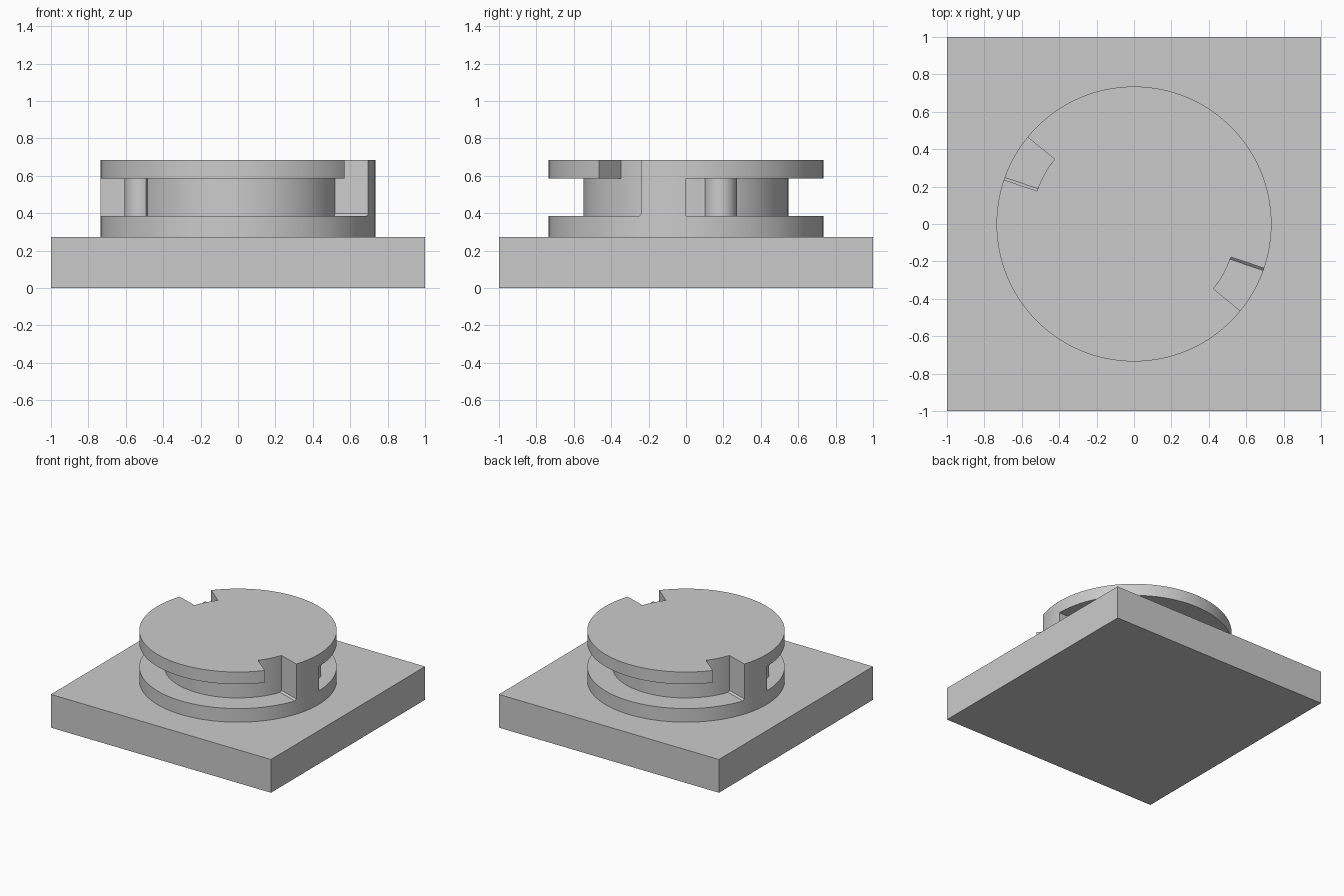
import bpy
import bmesh
from math import cos, sin, radians, sqrt
from mathutils import Vector

cube = bpy.data.objects.get("Cube")
if cube:
    bpy.data.objects.remove(cube, do_unlink=True)

BASE_TOP, FLOOR, CEILING, TOP = 0.273, 0.385, 0.585, 0.685
DISC_R, CORE_R, BUMP_R, OUTSIDE = 0.735, 0.548, 0.087, 0.9
NOTCH_START, NOTCH_END = 140.8, 161.2
CHAMFER = 0.013

grey = bpy.data.materials.new("plain grey")
grey.use_nodes = True
color = (0.6, 0.6, 0.6, 1)
grey.diffuse_color = color
grey.node_tree.nodes["Principled BSDF"].inputs["Base Color"].default_value = color


def polar(r, deg):
    return Vector((r * cos(radians(deg)), r * sin(radians(deg))))


def arc(r, start, end, steps, center=Vector((0, 0))):
    return [center + polar(r, start + (end - start) * i / steps) for i in range(steps + 1)]


def prism(name, outline, z0, z1):
    """Extrude a flat outline from z0 up to z1."""
    bm = bmesh.new()
    face = bm.faces.new([bm.verts.new((p.x, p.y, z0)) for p in outline])
    top = bmesh.ops.extrude_face_region(bm, geom=[face])["geom"]
    bmesh.ops.translate(bm, vec=(0, 0, z1 - z0),
                        verts=[v for v in top if isinstance(v, bmesh.types.BMVert)])
    bmesh.ops.recalc_face_normals(bm, faces=bm.faces)
    mesh = bpy.data.meshes.new(name)
    bm.to_mesh(mesh)
    bm.free()
    obj = bpy.data.objects.new(name, mesh)
    bpy.context.collection.objects.link(obj)
    mesh.materials.append(grey)
    return obj


def apply(obj, kind, **settings):
    mod = obj.modifiers.new(kind.lower(), kind)
    for key, value in settings.items():
        setattr(mod, key, value)
    bpy.ops.object.select_all(action='DESELECT')
    bpy.context.view_layer.objects.active = obj
    obj.select_set(True)
    bpy.ops.object.modifier_apply(modifier=mod.name)


def cut(obj, cutter):
    cutter.hide_render = True
    apply(obj, 'BOOLEAN', operation='DIFFERENCE', solver='EXACT', object=cutter)
    bpy.data.objects.remove(cutter, do_unlink=True)


# Square base plate
square = [Vector(p) for p in ((-1, -1), (1, -1), (1, 1), (-1, 1))]
prism("base_plate", square, 0, BASE_TOP)

# Round locking hub, turned from one solid disc
hub = prism("locking_hub", arc(DISC_R, 0, 360, 128)[:-1], BASE_TOP, TOP)

# Inner outline of the channel: round core with a detent bump
bump_center = polar(0.552, 19.6)
bump = [p for p in arc(BUMP_R, -90, 130, 32, bump_center) if p.length > CORE_R + 0.001]
core = [p for p in arc(CORE_R, 0, NOTCH_END, 64)]
before = [p for p in core if p.y < bump[0].y and p.x > 0]
after = [p for p in core if p.x < bump[-1].x and p not in before]
inner = before + bump + after
channel = inner + arc(OUTSIDE, NOTCH_END, 0, 48)

# Entry notch through the upper flange
notch = arc(CORE_R, NOTCH_START, NOTCH_END, 8) + arc(OUTSIDE, NOTCH_END, NOTCH_START, 8)


def turned(points, half_turn):
    return [-p for p in points] if half_turn else points


for half_turn in (False, True):
    cut(hub, prism("channel_cutter", turned(channel, half_turn), FLOOR, CEILING))
    cut(hub, prism("notch_cutter", turned(notch, half_turn), CEILING - 0.05, TOP + 0.1))

# Merge leftover flat seams
apply(hub, 'DECIMATE', decimate_type='DISSOLVE', angle_limit=radians(0.5))
bpy.ops.object.shade_smooth_by_angle(angle=radians(25))

# Small chamfer strips at the foot of each stop wall
for i in range(2):
    bm = bmesh.new()
    across = polar(1, NOTCH_END - 90)
    ends = []
    for r in (CORE_R - 0.005, sqrt(DISC_R ** 2 - CHAMFER ** 2)):
        wall = polar(r, NOTCH_END)
        toe = wall + across * CHAMFER
        ends.append([bm.verts.new((p.x, p.y, z)) for p, z in
                     ((wall, FLOOR), (toe, FLOOR), (wall, FLOOR + CHAMFER))])
    a, b = ends
    bm.faces.new(a)
    bm.faces.new(b)
    for k in range(3):
        n = (k + 1) % 3
        bm.faces.new((a[k], a[n], b[n], b[k]))
    if i:
        bmesh.ops.scale(bm, vec=(-1, -1, 1), verts=bm.verts)
    bmesh.ops.recalc_face_normals(bm, faces=bm.faces)
    name = ("left_back", "right_front")[i] + "_wall_chamfer"
    mesh = bpy.data.meshes.new(name)
    bm.to_mesh(mesh)
    bm.free()
    mesh.materials.append(grey)
    bpy.context.collection.objects.link(bpy.data.objects.new(name, mesh))
